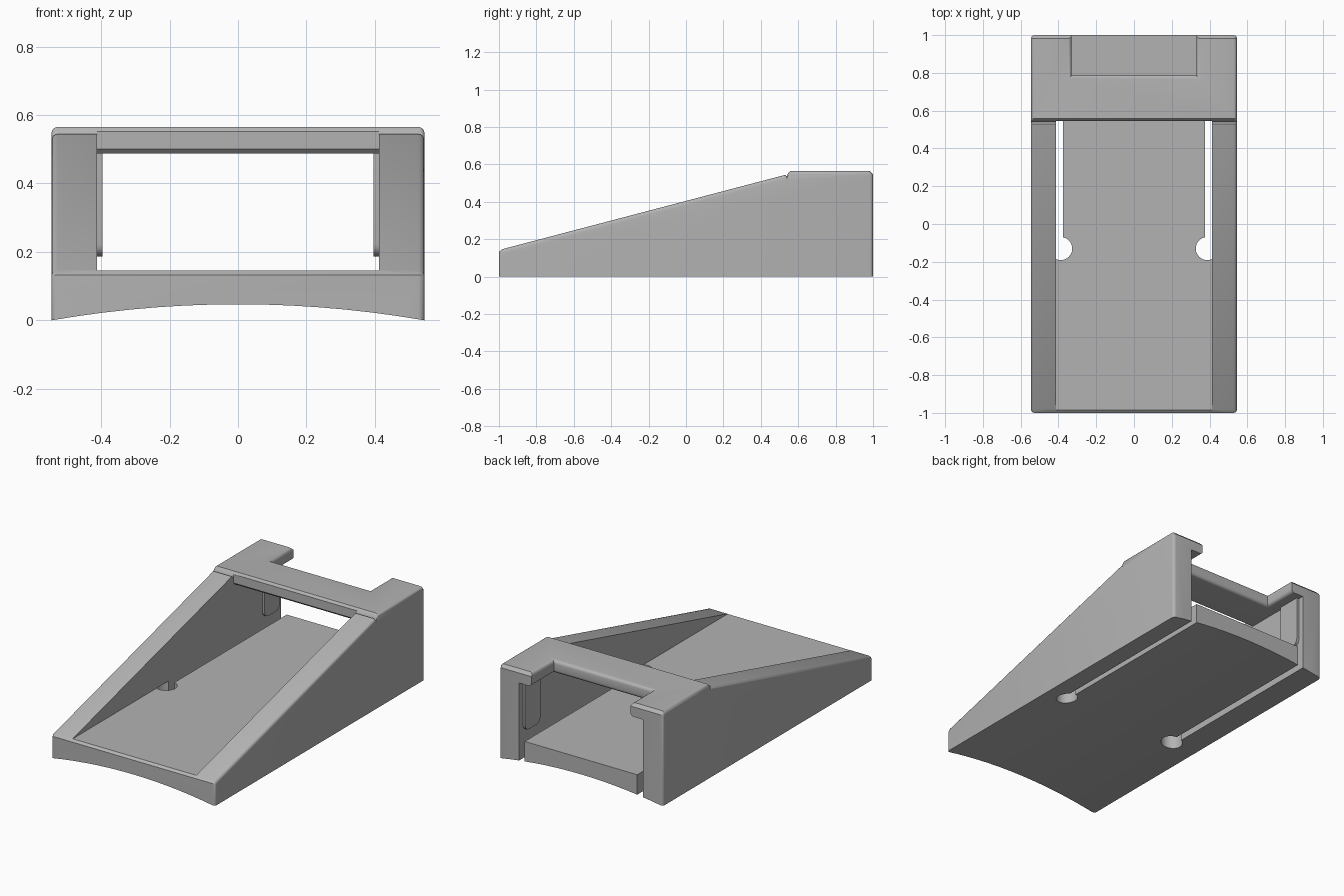
import bpy, bmesh
from math import sin, cos, pi

if "Cube" in bpy.data.objects:
    bpy.data.objects.remove(bpy.data.objects["Cube"], do_unlink=True)

grey = bpy.data.materials.new("plain grey")
grey.use_nodes = True
colour = (0.45, 0.45, 0.45, 1)
grey.diffuse_color = colour
grey.node_tree.nodes["Principled BSDF"].inputs["Base Color"].default_value = colour

HALF, INNER = 0.545, 0.412      # outer and inner half widths
FLOOR, ROOF = 0.145, 0.487      # floor top and roof underside


def loft(name, rings):
    """Closed solid skinned through rings of equal point count."""
    bm = bmesh.new()
    rows = [[bm.verts.new(p) for p in ring] for ring in rings]
    n = len(rows[0])
    for a, b in zip(rows, rows[1:]):
        for i in range(n):
            j = (i + 1) % n
            bm.faces.new((a[i], a[j], b[j], b[i]))
    bm.faces.new(rows[0])
    bm.faces.new(rows[-1])
    bmesh.ops.recalc_face_normals(bm, faces=bm.faces)
    mesh = bpy.data.meshes.new(name)
    bm.to_mesh(mesh)
    bm.free()
    mesh.materials.append(grey)
    obj = bpy.data.objects.new(name, mesh)
    bpy.context.collection.objects.link(obj)
    return obj


def across(name, profile, x0, x1):
    """Extrude a (y, z) profile along x."""
    return loft(name, [[(x, y, z) for y, z in profile] for x in (x0, x1)])


def activate(obj):
    bpy.ops.object.select_all(action='DESELECT')
    obj.select_set(True)
    bpy.context.view_layer.objects.active = obj


def cut(obj, cutter):
    cutter.hide_render = True
    mod = obj.modifiers.new("cut", 'BOOLEAN')
    mod.operation, mod.solver, mod.object = 'DIFFERENCE', 'EXACT', cutter
    activate(obj)
    bpy.ops.object.modifier_apply(modifier=mod.name)
    bpy.data.objects.remove(cutter, do_unlink=True)


# Wedge body with softened side edges
side = [(-1, 0), (-1, 0.133), (-0.982, 0.147), (0.53, 0.544), (0.54, 0.536),
        (0.545, 0.552), (0.558, 0.565), (0.982, 0.565), (1, 0.547), (1, 0)]
R = 0.018
angles = [i * pi / 8 for i in range(5)]
stations = [(HALF - R + R * sin(a), R - R * cos(a)) for a in angles]
stations = [(-x, d) for x, d in reversed(stations)] + stations
body = loft("wedge_body", [
    [(x, max(-1 + d, min(1 - d, y)), z - d if z > 0 else 0) for y, z in side]
    for x, d in stations])

# Open channel below the roof and along the ramp
cut(body, across("channel_cutter", [
    (-2, FLOOR), (2, FLOOR), (2, ROOF), (0.558, ROOF), (0.545, 0.5),
    (0.545, 1), (-2, 1)], -INNER, INNER))

# Shallow arched underside
rise = 0.047
radius = (HALF ** 2 + rise ** 2) / (2 * rise)
cut(body, loft("arch_cutter", [
    [(radius * sin(a), y, rise - radius + radius * cos(a))
     for a in [i * 2 * pi / 256 for i in range(256)]] for y in (-2, 2)]))

# Roof notch at the back with rounded lips
r = 0.02
levels = [(0.46, r)] + [(ROOF + r - r * cos(a), r - r * sin(a)) for a in angles]
levels += [(0.565 - r + r * sin(a), r - r * cos(a)) for a in angles] + [(0.8, r)]
cut(body, loft("notch_cutter", [
    [(-0.33 - d, 0.787 - d, z), (0.33 + d, 0.787 - d, z),
     (0.33 + d, 2, z), (-0.33 - d, 2, z)] for z, d in levels]))

for s, label in ((1, "left"), (-1, "right")):
    # Floor slot ending in a round hole
    cut(body, across("slot_cutter", [
        (-0.13, -1), (2, -1), (2, FLOOR), (-0.13, FLOOR)], s * 0.375, s * INNER))
    cut(body, loft("hole_cutter", [
        [(s * 0.388 + 0.061 * cos(a), -0.13 + 0.061 * sin(a), z)
         for a in [i * pi / 20 for i in range(40)]] for z in (-1, FLOOR)]))

    # Guide rib on the inner wall, rounded at its lower end
    c = 0.035
    lower = [(0.82 + c - c * cos(a), 0.187 + c - c * sin(a)) for a in angles]
    lower += [(0.965 - c + c * sin(a), 0.187 + c - c * cos(a)) for a in angles]
    rib = across(label + "_guide_rib", lower + [(0.965, 0.5), (0.82, 0.5)],
                 s * 0.396, s * 0.43)
    activate(rib)
    bpy.ops.object.shade_smooth_by_angle(angle=pi / 6)

activate(body)
bpy.ops.object.shade_smooth_by_angle(angle=pi / 6)
